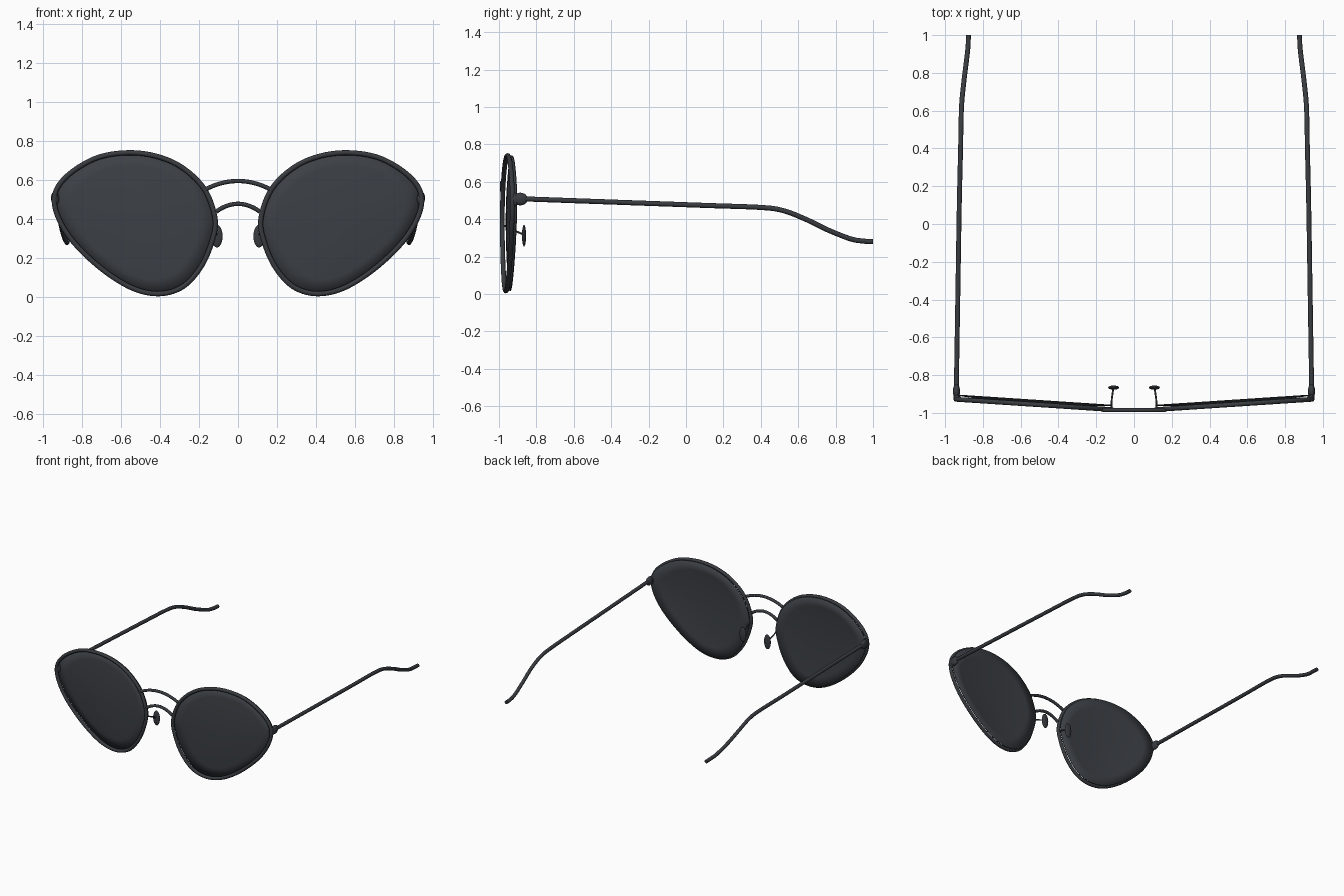
import bpy, bmesh, math
from mathutils import Vector

cube = bpy.data.objects.get("Cube")
if cube:
    bpy.data.objects.remove(cube)


def material(name, rgb):
    m = bpy.data.materials.new(name)
    m.use_nodes = True
    m.diffuse_color = (*rgb, 1)
    m.node_tree.nodes["Principled BSDF"].inputs["Base Color"].default_value = (*rgb, 1)
    return m


METAL = material("dark metal", (0.04, 0.044, 0.051))
GLASS = material("tinted glass", (0.045, 0.051, 0.06))


def finish(name, bm, mat):
    bmesh.ops.recalc_face_normals(bm, faces=bm.faces)
    mesh = bpy.data.meshes.new(name)
    bm.to_mesh(mesh)
    bm.free()
    obj = bpy.data.objects.new(name, mesh)
    bpy.context.collection.objects.link(obj)
    mesh.materials.append(mat)
    bpy.ops.object.select_all(action="DESELECT")
    obj.select_set(True)
    bpy.context.view_layer.objects.active = obj
    bpy.ops.object.shade_smooth_by_angle(angle=math.radians(40))
    return obj


def smooth_path(points, closed=False, steps=8):
    """Catmull-Rom curve through the points."""
    p = [Vector(q) for q in points]
    n = len(p)
    pick = (lambda i: p[i % n]) if closed else (lambda i: p[max(0, min(n - 1, i))])
    out = []
    for i in range(n if closed else n - 1):
        a, b, c, d = (pick(i + k) for k in (-1, 0, 1, 2))
        for s in range(steps):
            t = s / steps
            out.append(0.5 * (2 * b + (c - a) * t + (2 * a - 5 * b + 4 * c - d) * t * t
                              + (3 * b - a - 3 * c + d) * t ** 3))
    return out if closed else out + [p[-1]]


def tube(name, path, radius, closed=False, sides=10):
    bm = bmesh.new()
    n = len(path)
    rings = []
    for i, p in enumerate(path):
        a = path[(i - 1) % n] if closed else path[max(i - 1, 0)]
        b = path[(i + 1) % n] if closed else path[min(i + 1, n - 1)]
        t = (b - a).normalized()
        # Rims and bridges lie across y, temples run along it
        ref = Vector((1, 0, 0)) if abs(t.y) > 0.6 else Vector((0, 1, 0))
        u = t.cross(ref).normalized()
        v = t.cross(u)
        rings.append([bm.verts.new(p + radius * (u * math.cos(k * math.tau / sides)
                      + v * math.sin(k * math.tau / sides))) for k in range(sides)])
    for i in range(n if closed else n - 1):
        r, s = rings[i], rings[(i + 1) % n]
        for k in range(sides):
            j = (k + 1) % sides
            bm.faces.new((r[k], r[j], s[j], s[k]))
    if not closed:
        bm.faces.new(rings[0])
        bm.faces.new(rings[-1])
    return finish(name, bm, METAL)


def ellipsoid(name, centre, size):
    bm = bmesh.new()
    bmesh.ops.create_uvsphere(bm, u_segments=20, v_segments=12, radius=1)
    bmesh.ops.scale(bm, vec=size, verts=bm.verts)
    bmesh.ops.translate(bm, vec=centre, verts=bm.verts)
    return finish(name, bm, METAL)


def lens(name, outline, centre):
    """Thin sheet that bulges gently forward."""
    bm = bmesh.new()
    rings = []
    for f in (1, 0.8, 0.6, 0.4, 0.2):
        rings.append([bm.verts.new(centre + (p - centre) * f
                      - Vector((0, 0.02 * (1 - f * f), 0))) for p in outline])
    n = len(outline)
    for r, s in zip(rings, rings[1:]):
        for k in range(n):
            j = (k + 1) % n
            bm.faces.new((r[k], r[j], s[j], s[k]))
    hub = bm.verts.new(centre - Vector((0, 0.02, 0)))
    for k in range(n):
        bm.faces.new((rings[-1][k], rings[-1][(k + 1) % n], hub))
    obj = finish(name, bm, GLASS)
    mod = obj.modifiers.new("thickness", "SOLIDIFY")
    mod.thickness = 0.005
    mod.offset = 0


# Cat-eye outline of one eye: x, z
OUTLINE = [(0.56, 0.74), (0.72, 0.715), (0.86, 0.635), (0.935, 0.54), (0.93, 0.43),
           (0.85, 0.29), (0.70, 0.145), (0.54, 0.045), (0.40, 0.017), (0.28, 0.055),
           (0.19, 0.155), (0.135, 0.28), (0.117, 0.40), (0.17, 0.55), (0.28, 0.66),
           (0.41, 0.72)]


def front_y(x):
    return -0.983 + 0.066 * (x - 0.11)


for side, sx in (("left", 1), ("right", -1)):
    rim = smooth_path([(sx * x, front_y(x), z) for x, z in OUTLINE], True)
    tube(side + "_rim", rim, 0.013, True)
    lens(side + "_lens", [p + Vector((0, 0.023, 0)) for p in rim],
         Vector((sx * 0.52, front_y(0.52) + 0.023, 0.4)))

    # Hinge and temple
    ellipsoid(side + "_end_piece", (sx * 0.937, -0.915, 0.505), (0.019, 0.02, 0.037))
    ellipsoid(side + "_hinge", (sx * 0.94, -0.886, 0.508), (0.019, 0.04, 0.034))
    tube(side + "_temple", smooth_path(
        [(sx * x, y, z) for x, y, z in (
            (0.941, -0.9, 0.51), (0.933, -0.4, 0.492), (0.925, 0.1, 0.474),
            (0.918, 0.4, 0.463), (0.916, 0.52, 0.446), (0.912, 0.64, 0.4),
            (0.9, 0.76, 0.342), (0.885, 0.88, 0.295), (0.878, 0.95, 0.283),
            (0.877, 1.0, 0.28))]), 0.0135)

    # Nose pad and its wire
    ellipsoid(side + "_nose_pad", (sx * 0.108, -0.866, 0.312), (0.029, 0.011, 0.058))
    tube(side + "_pad_wire", smooth_path(
        [(sx * 0.118, -0.98, 0.37), (sx * 0.118, -0.93, 0.345),
         (sx * 0.109, -0.868, 0.318)]), 0.005)

# Double bridge
for name, half, low, high in (("upper_bridge", 0.165, 0.553, 0.595),
                              ("lower_bridge", 0.112, 0.438, 0.478)):
    arc = [(half * t, -0.985, high - (high - low) * t * t)
           for t in (-1, -0.75, -0.5, -0.25, 0, 0.25, 0.5, 0.75, 1)]
    tube(name, smooth_path(arc, steps=4), 0.011)
